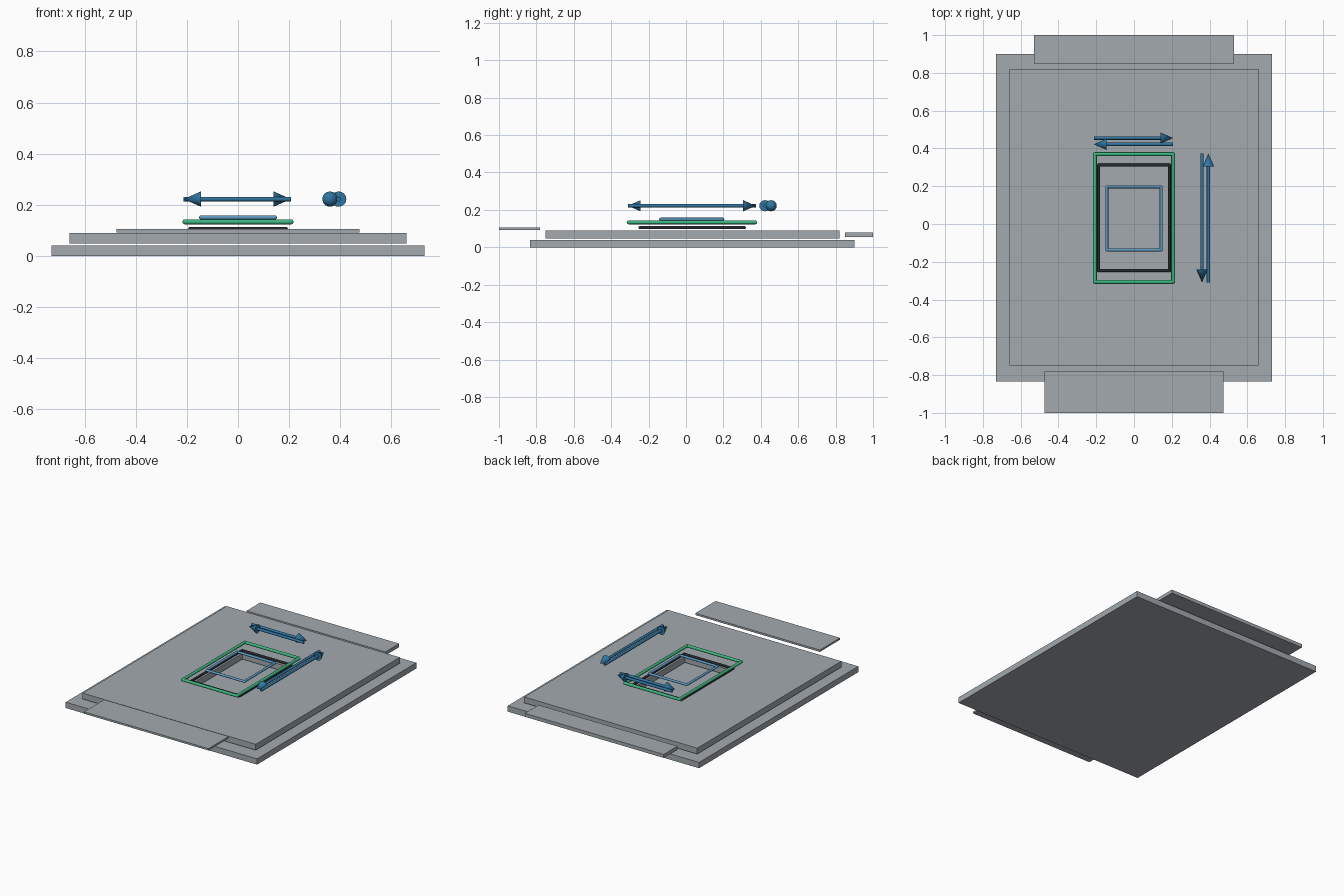
import bpy, bmesh, math
from mathutils import Vector

cube = bpy.data.objects.get("Cube")
if cube:
    bpy.data.objects.remove(cube, do_unlink=True)


def material(name, rgb):
    m = bpy.data.materials.new(name)
    m.use_nodes = True
    m.diffuse_color = (*rgb, 1)
    m.node_tree.nodes["Principled BSDF"].inputs["Base Color"].default_value = (*rgb, 1)
    return m


GREY = material("plate grey", (0.36, 0.40, 0.43))
GREEN = material("frame green", (0.05, 0.47, 0.22))
BLACK = material("frame black", (0.02, 0.025, 0.03))
LIGHT_BLUE = material("frame blue", (0.11, 0.34, 0.56))
BLUE = material("arrow blue", (0.03, 0.18, 0.36))


def finish(bm, name, mat, smooth=False):
    bmesh.ops.recalc_face_normals(bm, faces=bm.faces)
    mesh = bpy.data.meshes.new(name)
    bm.to_mesh(mesh)
    bm.free()
    mesh.materials.append(mat)
    ob = bpy.data.objects.new(name, mesh)
    bpy.context.collection.objects.link(ob)
    if smooth:
        bpy.ops.object.select_all(action="DESELECT")
        ob.select_set(True)
        bpy.context.view_layer.objects.active = ob
        bpy.ops.object.shade_smooth_by_angle(angle=math.radians(40))
    return ob


def rectangle(half_x, y0, y1, z):
    return [Vector((-half_x, y0, z)), Vector((half_x, y0, z)),
            Vector((half_x, y1, z)), Vector((-half_x, y1, z))]


def plate(name, half_x, y0, y1, z0, z1, hole=None):
    """Flat slab, optionally with a rectangular through-opening."""
    bm = bmesh.new()

    def loop(h, a, b, z):
        return [bm.verts.new(p) for p in rectangle(h, a, b, z)]

    low, high = loop(half_x, y0, y1, z0), loop(half_x, y0, y1, z1)
    pairs = [(low, high)]
    if hole:
        low_in, high_in = loop(*hole, z0), loop(*hole, z1)
        pairs += [(low_in, high_in), (low, low_in), (high, high_in)]
    else:
        bm.faces.new(low)
        bm.faces.new(high)
    for a, b in pairs:
        for i in range(4):
            j = (i + 1) % 4
            bm.faces.new((a[i], a[j], b[j], b[i]))
    return finish(bm, name, GREY)


def rod(bm, a, b, r0, r1):
    """Cylinder or cone running from a to b."""
    d = b - a
    m = d.to_track_quat("Z", "Y").to_matrix().to_4x4()
    m.translation = (a + b) / 2
    bmesh.ops.create_cone(bm, cap_ends=True, segments=16, radius1=r0,
                          radius2=r1, depth=d.length, matrix=m)


def tube_frame(name, half_x, y0, y1, z, r, mat):
    """Rectangle of round bars with ball joints; sizes are outer ones."""
    bm = bmesh.new()
    pts = rectangle(half_x - r, y0 + r, y1 - r, z)
    for i, p in enumerate(pts):
        rod(bm, p, pts[(i + 1) % 4], r, r)
        ball = bmesh.ops.create_uvsphere(bm, u_segments=12, v_segments=8, radius=r)
        bmesh.ops.translate(bm, verts=ball["verts"], vec=p)
    return finish(bm, name, mat, True)


def arrow(name, start, tip):
    start, tip = Vector(start), Vector(tip)
    neck = tip - (tip - start).normalized() * 0.068
    bm = bmesh.new()
    rod(bm, start, neck, 0.009, 0.009)
    rod(bm, neck, tip, 0.03, 0)
    return finish(bm, name, BLUE, True)


# Stacked plates
plate("base_plate", 0.73, -0.835, 0.90, 0, 0.04)
plate("window_plate", 0.66, -0.75, 0.82, 0.048, 0.089, hole=(0.18, -0.245, 0.305))
plate("front_cover_plate", 0.475, -1.0, -0.78, 0.092, 0.105)
plate("back_cover_plate", 0.53, 0.85, 1.0, 0.056, 0.08)

# Outline frames
tube_frame("opening_frame", 0.195, -0.255, 0.32, 0.105, 0.008, BLACK)
tube_frame("outer_frame", 0.217, -0.317, 0.38, 0.133, 0.01, GREEN)
tube_frame("inner_frame", 0.152, -0.145, 0.205, 0.15, 0.008, LIGHT_BLUE)

# Opposed pairs of direction arrows
Z = 0.222
arrow("arrow_to_left", (-0.213, 0.455, Z), (0.207, 0.455, Z))
arrow("arrow_to_right", (0.207, 0.422, Z), (-0.213, 0.422, Z))
arrow("arrow_to_back", (0.394, -0.31, Z), (0.394, 0.373, Z))
arrow("arrow_to_front", (0.36, 0.373, Z), (0.36, -0.31, Z))
